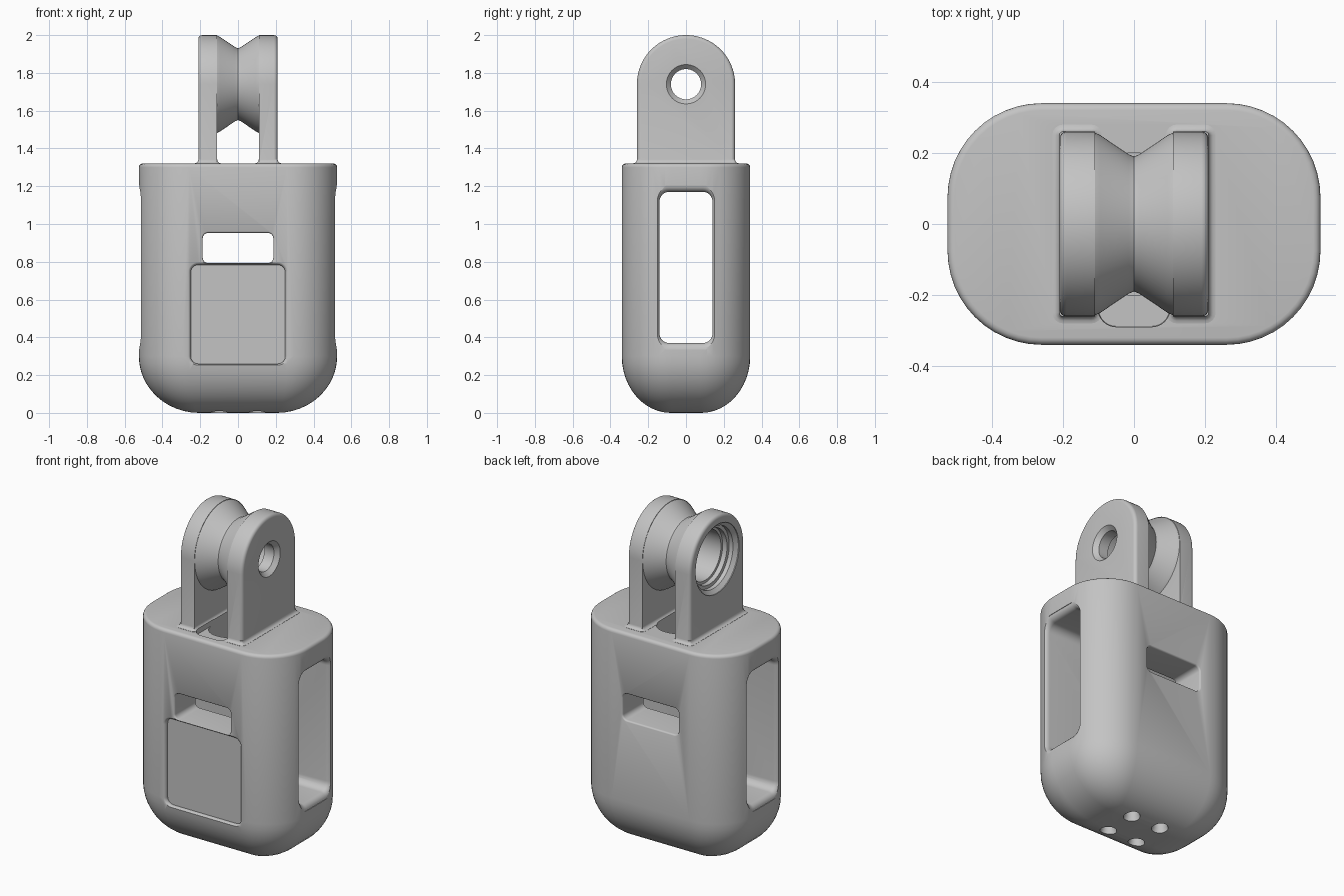
import bpy, bmesh
from math import sin, cos, pi, radians

if "Cube" in bpy.data.objects:
    bpy.data.objects.remove(bpy.data.objects["Cube"], do_unlink=True)

grey = bpy.data.materials.new("plain grey")
grey.use_nodes = True
grey.diffuse_color = (0.55, 0.55, 0.55, 1)
grey.node_tree.nodes["Principled BSDF"].inputs["Base Color"].default_value = (0.55, 0.55, 0.55, 1)

PLACE = {"x": lambda a, b, p: (p, a, b),
         "y": lambda a, b, p: (a, p, b),
         "z": lambda a, b, p: (a, b, p)}


def outline(half_a, half_b, radius, seg):
    """Rounded rectangle, or a circle when the radius equals both halves."""
    points = []
    for q, (sa, sb) in enumerate([(1, 1), (-1, 1), (-1, -1), (1, -1)]):
        for i in range(seg + 1):
            t = (q + i / seg) * pi / 2
            points.append((sa * (half_a - radius) + radius * cos(t),
                           sb * (half_b - radius) + radius * sin(t)))
    return points


def loft(name, axis, rings, centre=(0, 0), seg=8):
    """Skin a stack of rounded rectangles: (position, half_a, half_b, radius)."""
    bm = bmesh.new()
    loops = []
    for pos, ha, hb, r in rings:
        loops.append([bm.verts.new(PLACE[axis](a + centre[0], b + centre[1], pos))
                      for a, b in outline(ha, hb, r, seg)])
    n = len(loops[0])
    for low, high in zip(loops, loops[1:]):
        for i in range(n):
            j = (i + 1) % n
            bm.faces.new((low[i], low[j], high[j], high[i]))
    bm.faces.new(loops[0])
    bm.faces.new(loops[-1])
    bmesh.ops.remove_doubles(bm, verts=bm.verts, dist=1e-5)
    bmesh.ops.recalc_face_normals(bm, faces=bm.faces)
    mesh = bpy.data.meshes.new(name)
    bm.to_mesh(mesh)
    bm.free()
    obj = bpy.data.objects.new(name, mesh)
    bpy.context.collection.objects.link(obj)
    mesh.materials.append(grey)
    return obj


def round_stack(name, axis, profile, centre, seg=16):
    """Turned shape from (position, radius) pairs."""
    return loft(name, axis, [(p, r, r, r) for p, r in profile], centre, seg)


def flare(start, surface, ha, hb, r, lip, steps=5):
    """Rings of an opening whose mouth is rounded over at the surface."""
    side = 1 if surface > start else -1
    rings = [(start, ha, hb, r)]
    for i in range(steps + 1):
        t = i / steps * pi / 2
        out = lip * (1 - cos(t))
        rings.append((surface - side * lip * (1 - sin(t)), ha + out, hb + out, r + out))
    last = rings[-1]
    return rings + [(surface + side * 0.06,) + last[1:]]


def combine(target, tool, operation):
    mod = target.modifiers.new(operation, "BOOLEAN")
    mod.operation, mod.object, mod.solver = operation, tool, "EXACT"
    bpy.context.view_layer.objects.active = target
    bpy.ops.object.modifier_apply(modifier=mod.name)
    bpy.data.objects.remove(tool, do_unlink=True)


# Case with a rounded bottom and a soft top rim
rings = []
for i in range(13):
    t = i / 12 * pi / 2
    hx, hy = 0.205 + 0.32 * sin(t), 0.08 + 0.26 * sin(t)
    rings.append((0.30 * (1 - cos(t)), hx, hy, hy - 0.075))
for i in range(5):
    t = i / 4 * pi / 2
    cut = 0.02 * (1 - cos(t))
    rings.append((1.30 + 0.02 * sin(t), 0.525 - cut, 0.34 - cut, 0.265 - cut))
case = loft("case", "z", rings, seg=12)

# Two upright lugs with rounded tops and small fillets at the foot
for side in (-1, 1):
    rings = [(side * 0.11, 0.26, 0.47, 0.26)]
    for i in range(5):
        t = i / 4 * pi / 2
        cut = 0.02 * (1 - cos(t))
        rings.append((side * (0.19 + 0.02 * sin(t)), 0.26 - cut, 0.47 - cut, 0.26 - cut))
    combine(case, loft("lug", "x", rings, (0, 1.53), 20), "UNION")
    foot = [(1.25, 0.07, 0.28, 0.03)]
    for i in range(5):
        out = 0.02 * (1 - sin(i / 4 * pi / 2))
        foot.append((1.341 - 0.02 * cos(i / 4 * pi / 2), 0.05 + out, 0.26 + out, 0.01 + out))
    combine(case, loft("lug_foot", "z", foot, (side * 0.16, 0), 4), "UNION")

# Grooved hub between the lugs
hub = [(-0.13, 0.25), (-0.112, 0.258), (-0.095, 0.25), (-0.015, 0.196), (0, 0.19),
       (0.015, 0.196), (0.095, 0.25), (0.112, 0.258), (0.13, 0.25)]
combine(case, round_stack("hub", "x", hub, (0, 1.74), 20), "UNION")

# Long opening running from side to side
half = flare(0, 0.522, 0.14, 0.40, 0.05, 0.035)
through = [(-p, a, b, r) for p, a, b, r in reversed(half[1:])] + half[1:]
combine(case, loft("side_opening", "x", through, (0, 0.77)), "DIFFERENCE")

# Shallow front panel, then the short slot from front to back
panel = flare(-0.315, -0.341, 0.25, 0.262, 0.04, 0.02)
combine(case, loft("front_panel", "y", panel, (0, 0.522)), "DIFFERENCE")
half = flare(0, 0.341, 0.187, 0.08, 0.03, 0.012)
through = [(-p, a, b, r) for p, a, b, r in reversed(half[1:])] + half[1:]
combine(case, loft("short_slot", "y", through, (0, 0.873)), "DIFFERENCE")

# Opening in the roof with a shallow front step
combine(case, loft("roof_hole", "z", [(1.0, 0.1, 0.2, 0.09), (1.36, 0.1, 0.2, 0.09)]), "DIFFERENCE")
step = [(1.295, 0.1, 0.12, 0.05), (1.36, 0.104, 0.124, 0.054)]
combine(case, loft("roof_step", "z", step, (0, -0.168)), "DIFFERENCE")

# Stepped bore through the hub: wide on one side, narrow on the other
bore = [(-0.25, 0.208), (-0.205, 0.208), (-0.185, 0.185), (-0.16, 0.185), (-0.159, 0.165),
        (-0.13, 0.165), (-0.129, 0.15), (0.12, 0.15), (0.121, 0.08), (0.185, 0.08),
        (0.212, 0.106), (0.25, 0.106)]
combine(case, round_stack("bore", "x", bore, (0, 1.74), 12), "DIFFERENCE")

# Four drain holes in the bottom
for x in (-0.1, 0.1):
    for y in (-0.1, 0.1):
        drain = [(-0.1, 0.048), (0.012, 0.046), (0.025, 0.04), (0.45, 0.04)]
        combine(case, round_stack("drain", "z", drain, (x, y), 6), "DIFFERENCE")

# Smooth shading with crisp edges
bpy.ops.object.select_all(action="DESELECT")
case.select_set(True)
bpy.context.view_layer.objects.active = case
bpy.ops.object.shade_smooth_by_angle(angle=radians(32))
